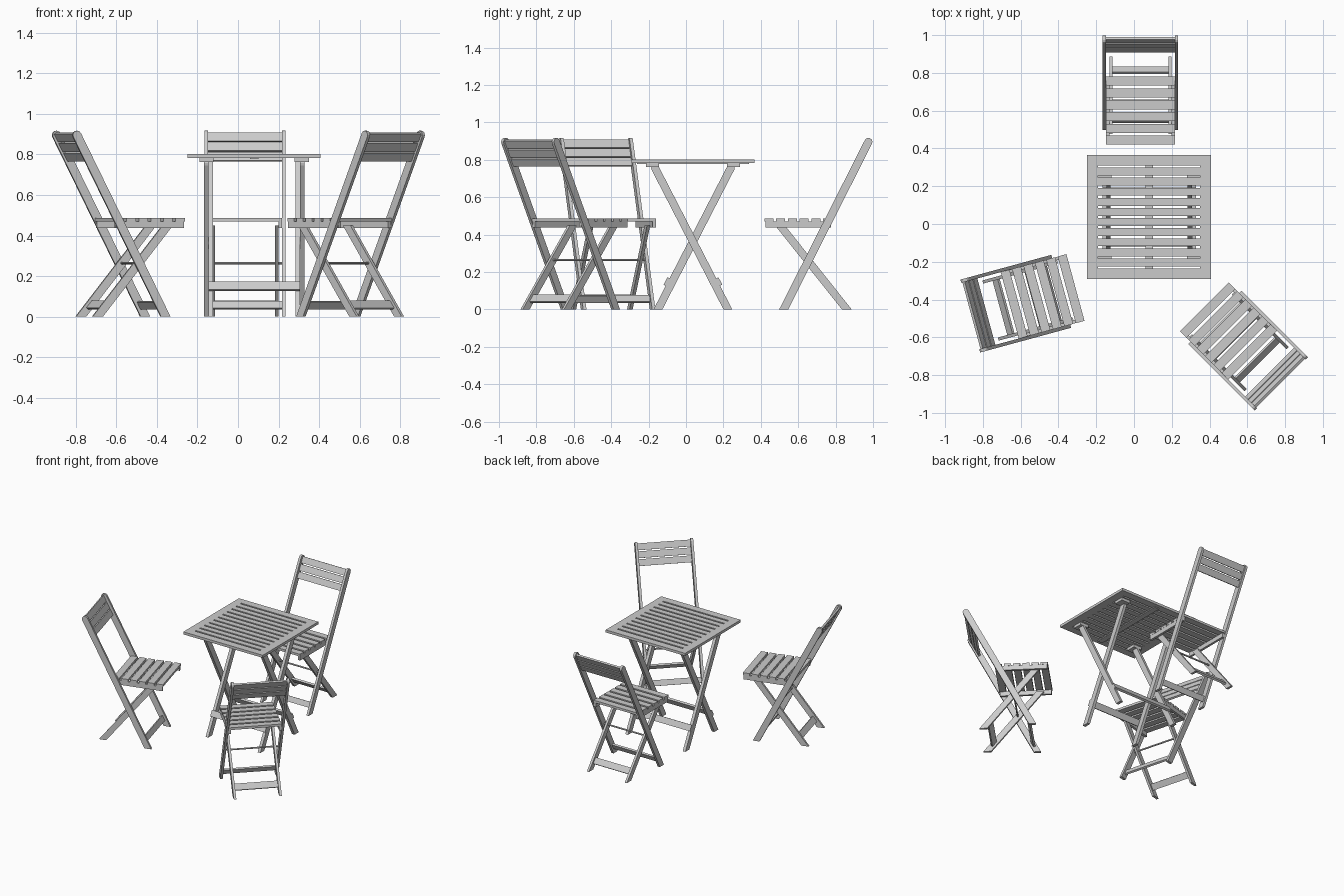
import bpy
from math import pi, sin, cos, radians
from mathutils import Vector, Matrix

if "Cube" in bpy.data.objects:
    bpy.data.objects.remove(bpy.data.objects["Cube"])


def prisms(name, parts, matrix=Matrix()):
    """Object made of (profile in y-z, x0, x1) prisms."""
    verts, faces = [], []
    for prof, x0, x1 in parts:
        area = sum(p[0] * q[1] - q[0] * p[1] for p, q in zip(prof, prof[1:] + prof[:1]))
        if area < 0:
            prof = prof[::-1]
        b, n = len(verts), len(prof)
        verts += [(x, p[0], p[1]) for x in (x0, x1) for p in prof]
        faces.append([b + i for i in range(n)][::-1])
        faces.append([b + n + i for i in range(n)])
        for i in range(n):
            j = (i + 1) % n
            faces.append([b + i, b + j, b + n + j, b + n + i])
    mesh = bpy.data.meshes.new(name)
    mesh.from_pydata(verts, [], faces)
    ob = bpy.data.objects.new(name, mesh)
    ob.matrix_world = matrix
    bpy.context.collection.objects.link(ob)
    return ob


def rect(y0, y1, z0, z1):
    return [(y0, z0), (y1, z0), (y1, z1), (y0, z1)]


def leg(a, b, w, rounded=True):
    """Slanted leg with a level foot and a rounded or level top."""
    a, b = Vector(a), Vector(b)
    d = (b - a).normalized()
    n = Vector((d.y, -d.x))
    h = w / 2 / abs(d.y)
    pts = [(a.x - h, a.y), (a.x + h, a.y)]
    if rounded:
        c = b - d * w / 2
        for i in range(7):
            t = pi * i / 6
            p = c + n * cos(t) * w / 2 + d * sin(t) * w / 2
            pts.append((p.x, p.y))
    else:
        pts += [(b.x + h, b.y), (b.x - h, b.y)]
    return pts


def board(a, b, z, height, thick, offset=0.0):
    """Cross-section of a board lying along leg a-b at height z."""
    a, b = Vector(a), Vector(b)
    d = (b - a).normalized()
    n = Vector((d.y, -d.x))
    c = a + d * (z / d.y) + n * offset
    u, v = d * (height / 2 / d.y), n * thick / 2
    return [tuple(p) for p in (c - u - v, c - u + v, c + u + v, c + u - v)]


def pair(prof, x0, x1):
    return [(prof, x0, x1), (prof, -x1, -x0)]


# Table
T = Matrix.Translation((0.08, 0.037, 0))
W, Z0, Z1, STEP, GAP = 0.328, 0.783, 0.802, 0.0535, 0.012
top = pair(rect(-W, W, Z0, Z1), 0.27, W)
edges = [-W] + [STEP * i for i in range(-5, 6)] + [W]
for i, (y0, y1) in enumerate(zip(edges, edges[1:])):
    lo = y0 + (GAP / 2 if i > 0 else 0)
    hi = y1 - (GAP / 2 if i < len(edges) - 2 else 0)
    top.append((rect(lo, hi, Z0, Z1), -0.27, 0.27))
prisms("table_top", top, T)
prisms("table_centre_strip", [(rect(-0.3, 0.3, 0.777, Z0), -0.02, 0.02)], T)
prisms("table_leg_blocks",
       [p for s in (-1, 1) for p in pair(rect(s * 0.217 - 0.035, s * 0.217 + 0.035, 0.763, Z0), 0.2, 0.27)], T)
for name, s, x0, x1 in (("inner", 1, 0.204, 0.226), ("outer", -1, 0.226, 0.248)):
    a, b = (-s * 0.187, 0), (s * 0.212, 0.775)
    prisms(f"table_{name}_legs", pair(leg(a, b, 0.042), x0, x1), T)
    prisms(f"table_{name}_stretcher", [(board(a, b, 0.137, 0.04, 0.016, -s * 0.026), -x1, x1)], T)


# Folding chair: origin at the middle of the seat's front edge, back toward +y
def chair(tag, x, y, angle):
    M = Matrix.Translation((x, y, 0)) @ Matrix.Rotation(radians(angle), 4, 'Z')
    ta, tb = (0.102, 0), (0.565, 0.915)
    sa, sb = (0.44, 0), (0.082, 0.45)
    prisms("chair_tall_legs_" + tag, pair(leg(ta, tb, 0.043), 0.182, 0.2), M)
    prisms("chair_short_legs_" + tag, pair(leg(sa, sb, 0.041, False), 0.148, 0.165), M)
    prisms("chair_seat_rails_" + tag, pair(rect(0.004, 0.355, 0.438, 0.47), 0.165, 0.182), M)
    prisms("chair_seat_slats_" + tag,
           [(rect(0.0625 * i, 0.0625 * i + 0.048, 0.47, 0.487), -0.183, 0.183) for i in range(6)], M)
    prisms("chair_back_slats_" + tag,
           [(board(ta, tb, z, 0.041, 0.014, 0.004), -0.183, 0.183) for z in (0.79, 0.838, 0.886)], M)
    prisms("chair_tall_leg_board_" + tag, [(board(ta, tb, 0.057, 0.036, 0.014), -0.183, 0.183)], M)
    prisms("chair_short_leg_board_" + tag, [(board(sa, sb, 0.057, 0.036, 0.014), -0.149, 0.149)], M)
    # Pivot rod where the legs cross
    rod = [(0.233 + 0.006 * cos(pi * i / 4), 0.264 + 0.006 * sin(pi * i / 4)) for i in range(8)]
    prisms("chair_pivot_rod_" + tag, [(rod, -0.19, 0.19)], M)


chair("rear", 0.034, 0.42, 0)
chair("right", 0.373, -0.439, -135)
chair("left", -0.31, -0.336, 105.2)
